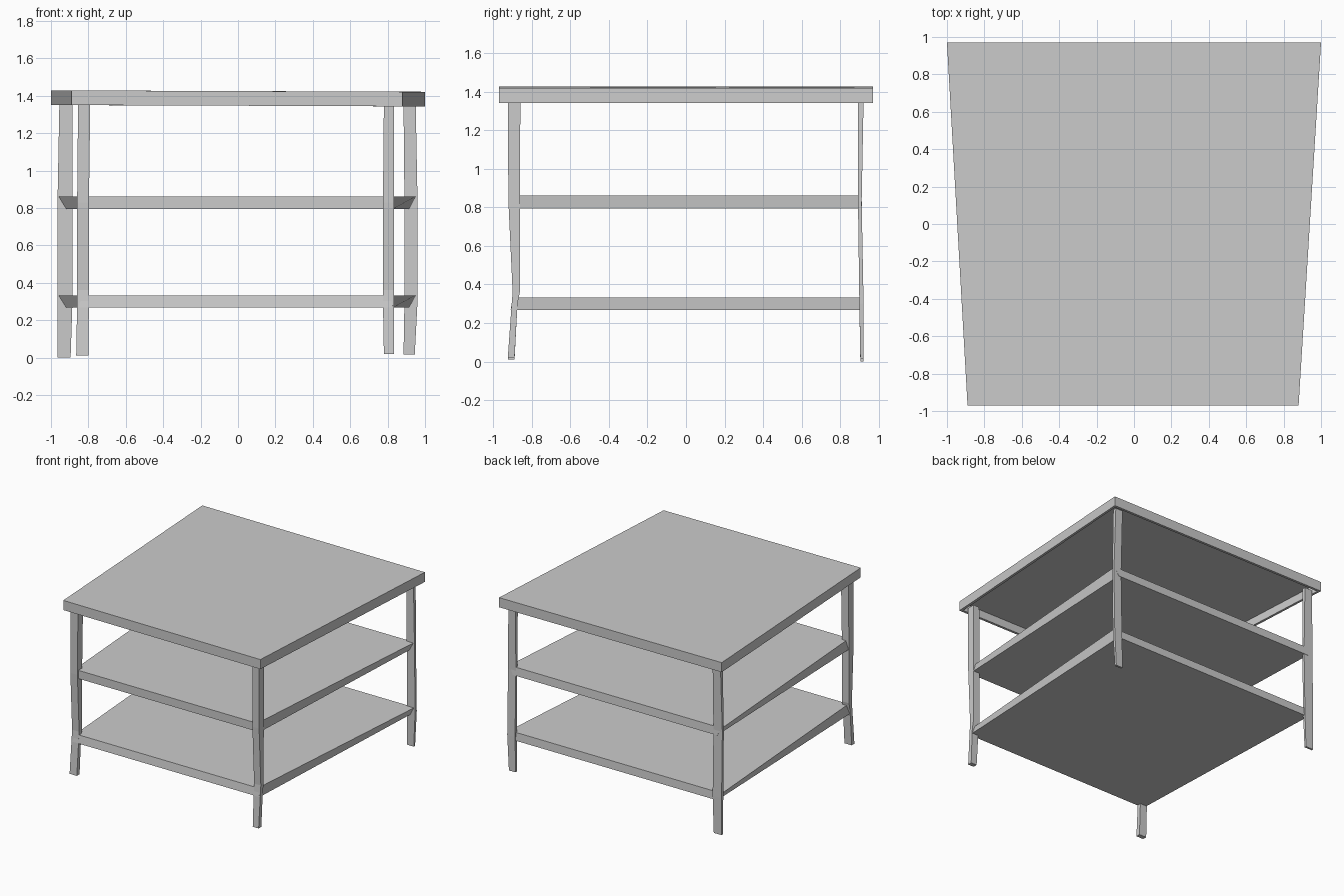
import bpy

if "Cube" in bpy.data.objects:
    bpy.data.objects.remove(bpy.data.objects["Cube"])


def loft(name, rings):
    """Join a stack of four-cornered rings into one closed solid."""
    verts = [v for ring in rings for v in ring]
    faces = [(3, 2, 1, 0)]
    for r in range(len(rings) - 1):
        a = 4 * r
        for i in range(4):
            j = (i + 1) % 4
            faces.append((a + i, a + j, a + 4 + j, a + 4 + i))
    n = len(verts)
    faces.append((n - 4, n - 3, n - 2, n - 1))
    mesh = bpy.data.meshes.new(name)
    mesh.from_pydata(verts, [], faces)
    obj = bpy.data.objects.new(name, mesh)
    bpy.context.collection.objects.link(obj)
    return obj


def rect(x0, x1, y0, y1, z):
    return [(x0, y0, z), (x1, y0, z), (x1, y1, z), (x0, y1, z)]


def trapezoid(front, back, y0, y1, z, tilt=0.0):
    """Ring that is narrower at the front; tilt lowers the right side."""
    return [(front[0], y0, z), (front[1], y0, z - tilt),
            (back[1], y1, z - tilt), (back[0], y1, z)]


# Table top: thin-walled tray, open underneath
F, B, T = (-0.89, 0.88), (-1.0, 1.0), 0.02
Fi, Bi = (F[0] + T, F[1] - T), (B[0] + T, B[1] - T)
loft("table_top", [
    trapezoid(Fi, Bi, -0.97 + T, 0.97 - T, 1.415, 0.007),
    trapezoid(Fi, Bi, -0.97 + T, 0.97 - T, 1.35, 0.007),
    trapezoid(F, B, -0.97, 0.97, 1.35, 0.007),
    trapezoid(F, B, -0.97, 0.97, 1.428, 0.007),
])

# Two shelves with slightly twisted side edges
for name, z0, z1, y_top in (("middle_shelf", 0.795, 0.862, -0.91),
                            ("lower_shelf", 0.268, 0.333, -0.90)):
    loft(name, [
        trapezoid((-0.855, 0.83), (-0.92, 0.915), -0.91, 0.915, z0),
        trapezoid((-0.83, 0.81), (-0.96, 0.95), y_top, 0.91, z1),
    ])

# Legs: bent posts, y range per height
front_y = [(None, -0.925, -0.89), (0.30, -0.905, -0.875), (0.36, -0.90, -0.863),
           (0.83, -0.922, -0.862), (1.36, -0.925, -0.86)]
back_y = [(None, 0.905, 0.922), (0.30, 0.90, 0.922), (0.83, 0.893, 0.912),
          (1.36, 0.893, 0.922)]


def leg(name, foot, bottom_x, mid_x, top_x, ys):
    rings = []
    for z, y0, y1 in ys:
        if z is None:
            z, xs = foot, bottom_x
        else:
            xs = top_x if z > 1 else mid_x
        rings.append(rect(xs[0], xs[1], y0, y1, z))
    loft(name, rings)


leg("front_left_leg", 0.01, (-0.865, -0.80), (-0.86, -0.797), (-0.855, -0.79), front_y)
leg("front_right_leg", 0.02, (0.78, 0.833), (0.775, 0.835), (0.78, 0.835), front_y)
leg("back_left_leg", 0.0, (-0.965, -0.895), (-0.965, -0.885), (-0.955, -0.885), back_y)
leg("back_right_leg", 0.015, (0.885, 0.945), (0.89, 0.96), (0.885, 0.95), back_y)
